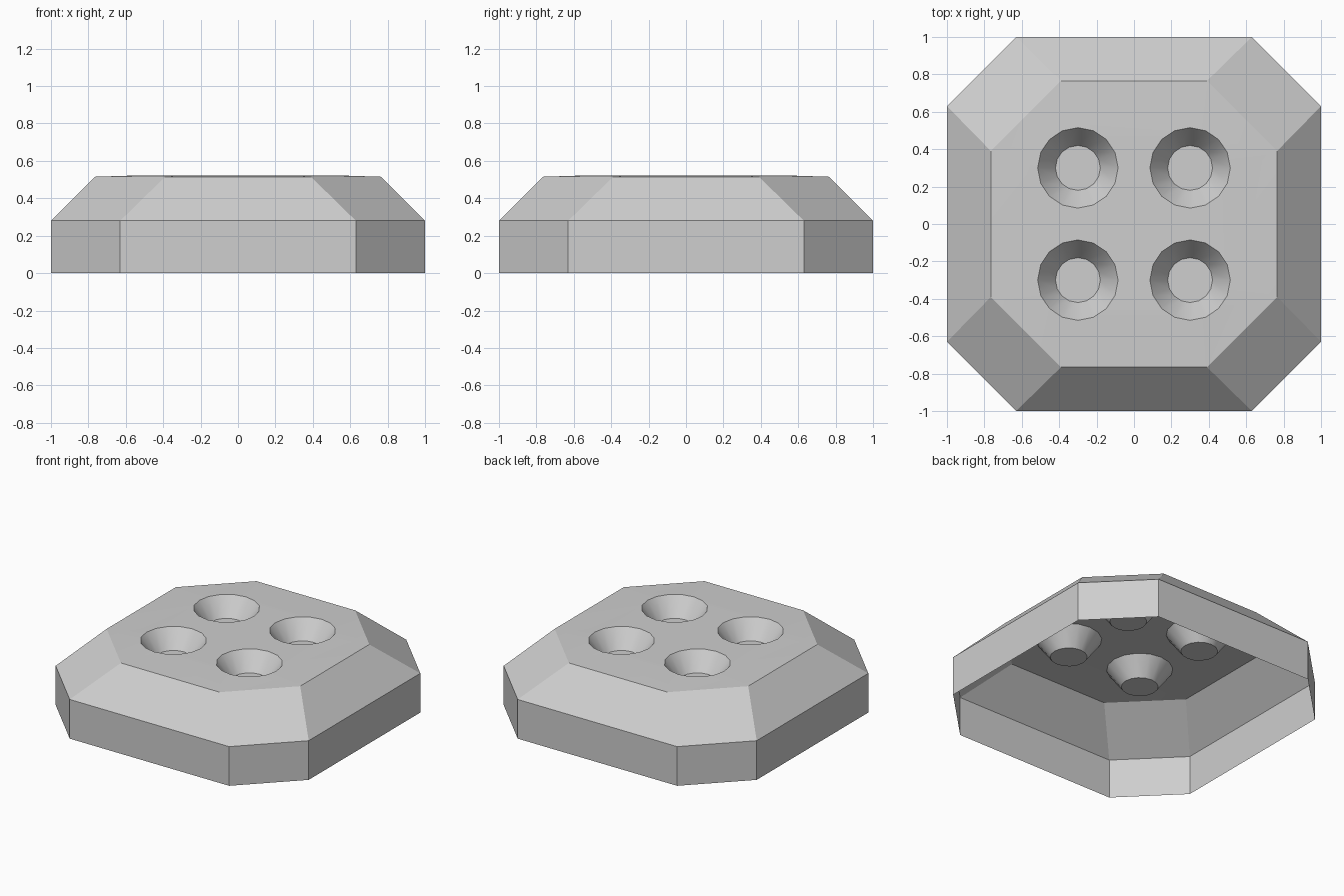
import bpy, bmesh, math

if "Cube" in bpy.data.objects:
    bpy.data.objects.remove(bpy.data.objects["Cube"])

grey = bpy.data.materials.new("light_grey")
grey.diffuse_color = (0.62, 0.62, 0.62, 1)
grey.use_nodes = True
grey.node_tree.nodes["Principled BSDF"].inputs["Base Color"].default_value = grey.diffuse_color

bm = bmesh.new()


def octagon(a, b, z):
    pts = [(a, -b), (a, b), (b, a), (-b, a), (-a, b), (-a, -b), (-b, -a), (b, -a)]
    return [bm.verts.new((x, y, z)) for x, y in pts]


def circle(cx, cy, r, z, n=16):
    return [bm.verts.new((cx + r * math.cos(2 * math.pi * i / n),
                          cy + r * math.sin(2 * math.pi * i / n), z)) for i in range(n)]


def bridge(lower, upper):
    n = len(lower)
    for i in range(n):
        j = (i + 1) % n
        bm.faces.new((lower[i], lower[j], upper[j], upper[i]))


def loop_edges(ring):
    return [bm.edges.get((ring[i], ring[i - 1])) for i in range(len(ring))]


# Open-bottomed shell: upright walls and sloping shoulders
TOP = 0.515
base, shoulder, top = octagon(1, 0.63, 0), octagon(1, 0.63, 0.28), octagon(0.765, 0.39, TOP)
bridge(base, shoulder)
bridge(shoulder, top)
border = loop_edges(top)

# Four tapered pits with flat floors
rims = []
for cx in (-0.3, 0.3):
    for cy in (-0.3, 0.3):
        rim = circle(cx, cy, 0.215, TOP)
        floor = circle(cx, cy, 0.12, TOP - 0.12)
        bridge(rim, floor)
        bm.faces.new(floor)
        border += loop_edges(rim)
        rims += rim

# Top deck around the pits, rising very slightly to the rims
fill = bmesh.ops.triangle_fill(bm, use_beauty=True, use_dissolve=False,
                               edges=border, normal=(0, 0, 1))
for f in fill["geom"]:
    if isinstance(f, bmesh.types.BMFace):
        f.normal_update()
        if f.normal.z < 0:
            f.normal_flip()
for v in rims:
    v.co.z += 0.008

mesh = bpy.data.meshes.new("studded_cap")
bm.to_mesh(mesh)
bm.free()
mesh.materials.append(grey)
cap = bpy.data.objects.new("pitted_cap", mesh)
bpy.context.collection.objects.link(cap)
bpy.context.view_layer.objects.active = cap
cap.select_set(True)
bpy.ops.object.shade_smooth_by_angle(angle=math.radians(25))
